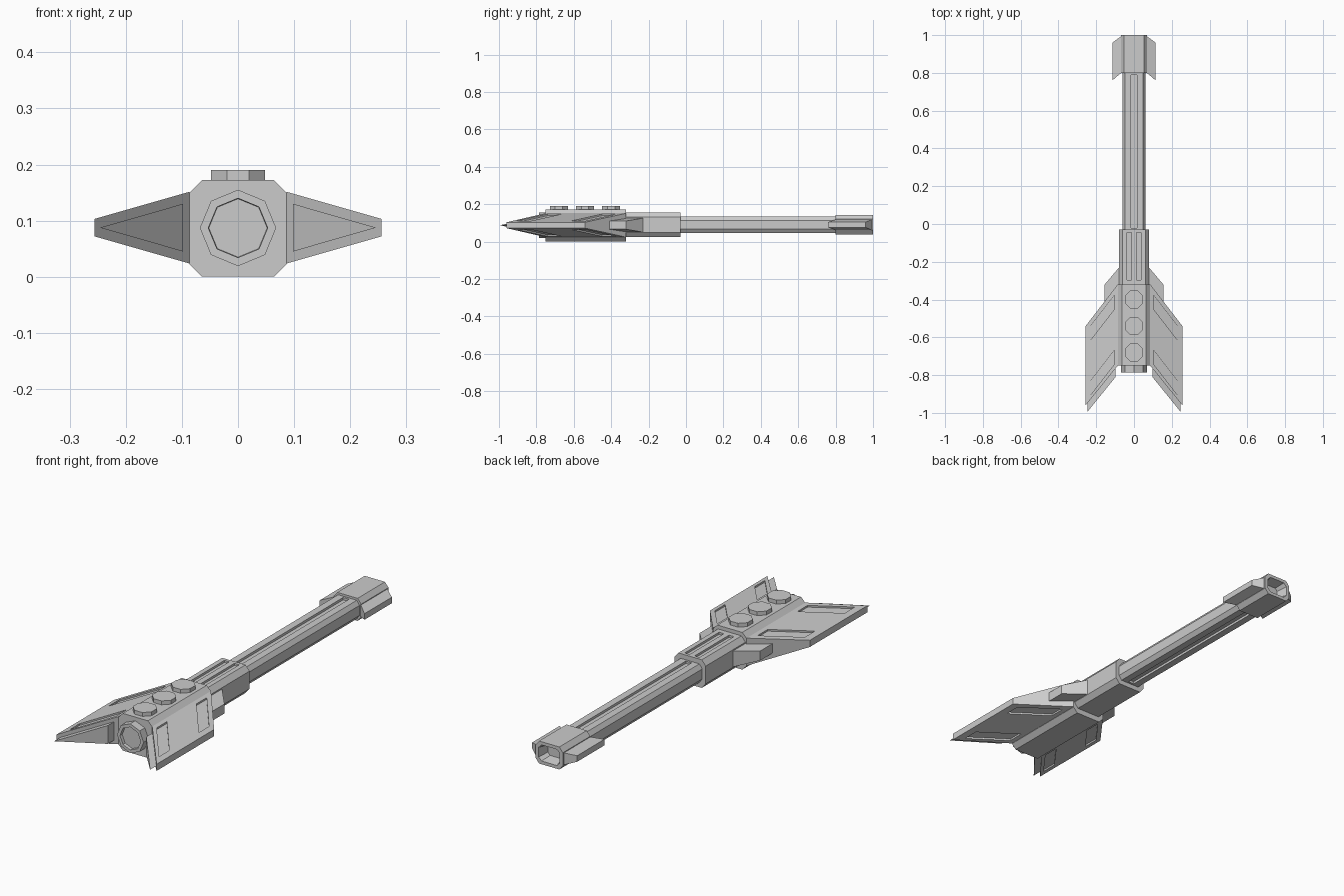
import bpy, bmesh, math

if "Cube" in bpy.data.objects:
    bpy.data.objects.remove(bpy.data.objects["Cube"])

ZC = 0.088  # height of the long axis


def loft(name, *stacks):
    """Each stack is a list of rings with equal vertex counts, skinned and capped."""
    bm = bmesh.new()
    for rings in stacks:
        loops = [[bm.verts.new(p) for p in ring] for ring in rings]
        n = len(loops[0])
        for a, b in zip(loops, loops[1:]):
            for i in range(n):
                j = (i + 1) % n
                bm.faces.new((a[i], a[j], b[j], b[i]))
        bm.faces.new(loops[0])
        bm.faces.new(loops[-1])
    bmesh.ops.recalc_face_normals(bm, faces=bm.faces)
    mesh = bpy.data.meshes.new(name)
    bm.to_mesh(mesh)
    bm.free()
    ob = bpy.data.objects.new(name, mesh)
    bpy.context.collection.objects.link(ob)
    return ob


def apply_mod(ob, mod):
    bpy.context.view_layer.objects.active = ob
    bpy.ops.object.modifier_apply(modifier=mod.name)


def carve(ob, cutter):
    mod = ob.modifiers.new("carve", 'BOOLEAN')
    mod.operation, mod.solver, mod.object = 'DIFFERENCE', 'EXACT', cutter
    apply_mod(ob, mod)
    bpy.data.objects.remove(cutter)


def mirror(ob):
    apply_mod(ob, ob.modifiers.new("mirror", 'MIRROR'))


def oct_ring(y, w, h, cx, cz, z=ZC):
    """Chamfered rectangle of half width w and half height h."""
    q = [(w, h - cz), (w - cx, h), (cx - w, h), (-w, h - cz),
         (-w, cz - h), (cx - w, -h), (w - cx, -h), (w, cz - h)]
    return [(x, y, z + dz) for x, dz in q]


def box(x0, x1, y0, y1, z0, z1):
    return [[(x0, y0, z), (x1, y0, z), (x1, y1, z), (x0, y1, z)] for z in (z0, z1)]


def tube(name, y0, y1, *section):
    return loft(name, [oct_ring(y0, *section), oct_ring(y1, *section)])


# Main body
tube("body", -0.75, -0.32, 0.086, 0.086, 0.022, 0.022, 0.086)

# Neck with two top grooves
neck = tube("neck", -0.33, -0.03, 0.08, 0.065, 0.02, 0.024, 0.09)
carve(neck, loft("neck_cutter", *[box(x, x + 0.025, -0.296, -0.045, 0.145, 0.2)
                                  for x in (-0.038, 0.013)]))

# Barrel with a groove above and below
barrel = tube("barrel", -0.04, 0.85, 0.062, 0.043, 0.014, 0.02, 0.09)
carve(barrel, loft("barrel_cutter", *[box(-0.015, 0.015, -0.02, 0.79, *z)
                                      for z in ((0.122, 0.2), (0.0, 0.058))]))

# Muzzle with a hollow opening
muzzle = tube("muzzle", 0.80, 1.0, 0.07, 0.052, 0.018, 0.022, 0.091)
carve(muzzle, loft("muzzle_cutter", [oct_ring(0.95, 0.042, 0.028, 0.012, 0.012, 0.091),
                                     oct_ring(1.01, 0.056, 0.039, 0.015, 0.015, 0.091)]))


def fin_ring(x, ya, yb, hz, z=ZC):
    return [(x, ya, z - hz), (x, yb, z - hz), (x, yb, z + hz), (x, ya, z + hz)]


# Swept cheeks on the muzzle
mirror(loft("muzzle_cheek", [fin_ring(0.062, 0.805, 0.998, 0.030, 0.09),
                             fin_ring(0.115, 0.76, 0.96, 0.014, 0.09)]))

# Small fins beside the neck
mirror(loft("small_fin", [fin_ring(0.075, -0.42, -0.225, 0.038),
                          fin_ring(0.155, -0.42, -0.32, 0.022)]))

# Swept wings with recessed panels on both faces
wing = loft("wing", [fin_ring(0.086, -0.75, -0.32, 0.064, 0.0875),
                     fin_ring(0.256, -0.96, -0.54, 0.0155, 0.0875)])


def wing_half(x):
    return 0.064 - (x - 0.086) * 0.0485 / 0.17


panels = []
for front in (-0.376, -0.667):
    for side in (1, -1):
        panels.append([[(x, y, 0.0875 + side * (wing_half(x) + d))
                        for x, y in ((0.103, front), (0.23, front - 0.164),
                                     (0.23, front - 0.238), (0.103, front - 0.074))]
                       for d in (-0.008, 0.03)])
carve(wing, loft("wing_cutter", *panels))
mirror(wing)


# Wedge standing out of each trailing edge
def wedge_ring(shift):
    return [(x, -0.75 - (x - 0.086) * 1.235 + shift, z)
            for x, z in ((0.098, 0.045), (0.246, 0.0875), (0.098, 0.13))]


mirror(loft("trailing_wedge", [wedge_ring(0.02), wedge_ring(-0.046)]))


# Rear nozzle: octagonal rim around a sunken disc
def oct_circle(r, y):
    return [(r * math.cos(i * math.pi / 4), y, ZC - 0.001 + r * math.sin(i * math.pi / 4))
            for i in range(8)]


loft("nozzle", [oct_circle(0.068, -0.74), oct_circle(0.068, -0.787),
                oct_circle(0.053, -0.787), oct_circle(0.052, -0.772)])

# Octagonal studs along the top
for i, y in enumerate((-0.40, -0.54, -0.68)):
    r = 0.048 / math.cos(math.pi / 8)
    loft(f"stud_{i + 1}", [[(r * math.cos((k + 0.5) * math.pi / 4),
                             y + r * math.sin((k + 0.5) * math.pi / 4), z)
                            for k in range(8)] for z in (0.165, 0.19)])
